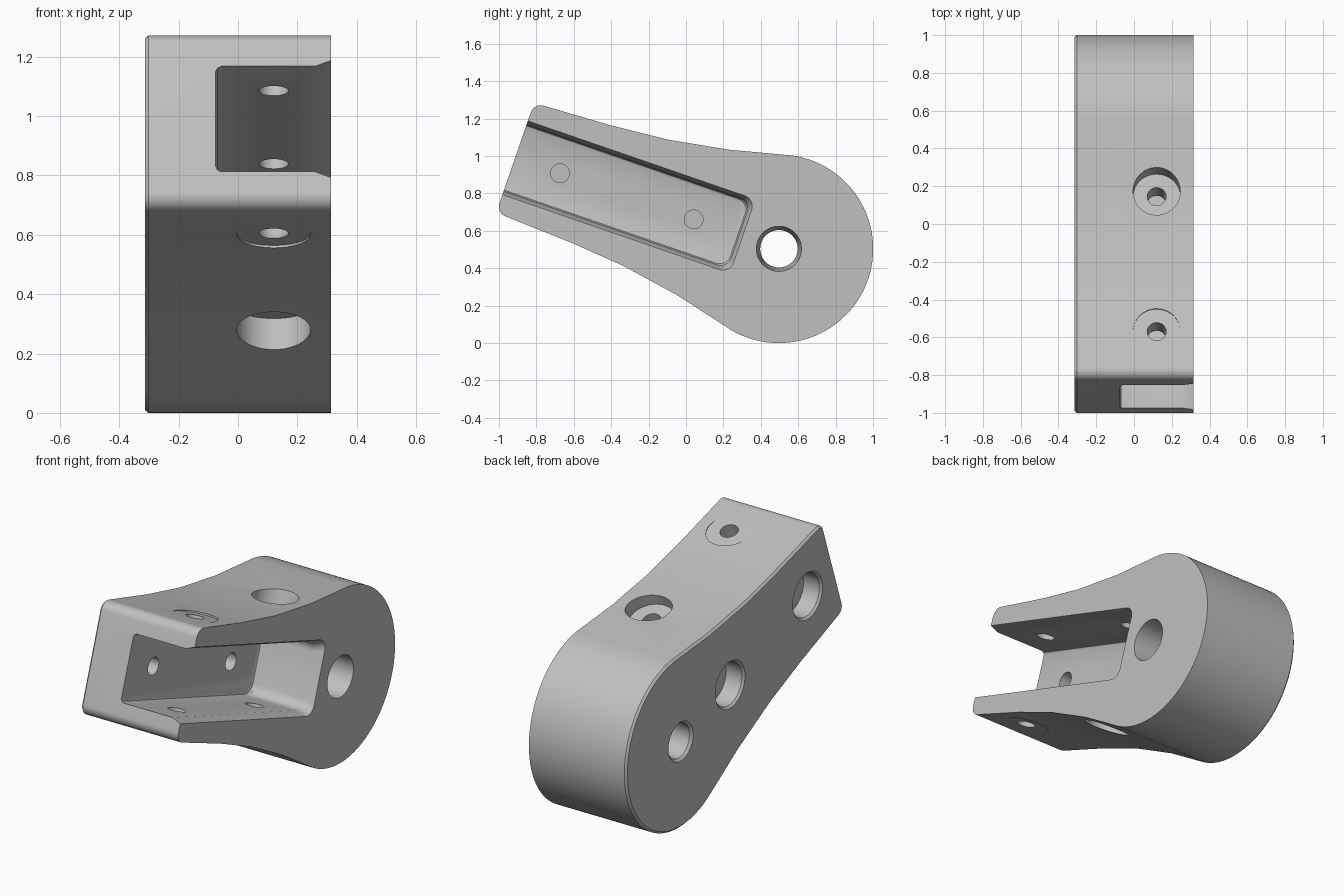
import bpy, bmesh
from math import sin, cos, radians, pi
from mathutils import Matrix, Vector

old = bpy.data.objects.get("Cube")
if old:
    bpy.data.objects.remove(old, do_unlink=True)

grey = bpy.data.materials.new("light grey")
grey.use_nodes = True
colour = (0.53, 0.53, 0.53, 1)
grey.diffuse_color = colour
grey.node_tree.nodes["Principled BSDF"].inputs["Base Color"].default_value = colour

HALF = 0.314       # half thickness of the arm
MID = 0.12         # centre of the slot across the arm
HOLES = (0, 0.756)  # screw positions along the arm
EYE = 1.238        # centre of the round end


def arc(cy, cz, r, start, end, n):
    """Points on an arc, angles in degrees."""
    return [(cy + r * cos(radians(start + (end - start) * i / n)),
             cz + r * sin(radians(start + (end - start) * i / n))) for i in range(n + 1)]


def circle(cy, cz, r, n=64):
    return arc(cy, cz, r, 0, 360, n)[:-1]


def loft(name, sections, turn=Matrix()):
    """Solid through equal-length loops, each given as (height, points)."""
    bm = bmesh.new()
    rings = [[bm.verts.new(turn @ Vector((x, a, b))) for a, b in pts] for x, pts in sections]
    for low, high in zip(rings, rings[1:]):
        for i in range(len(low)):
            j = (i + 1) % len(low)
            bm.faces.new((low[i], low[j], high[j], high[i]))
    bm.faces.new(rings[0])
    bm.faces.new(rings[-1])
    bmesh.ops.recalc_face_normals(bm, faces=bm.faces)
    mesh = bpy.data.meshes.new(name)
    bm.to_mesh(mesh)
    bm.free()
    mesh.materials.append(grey)
    obj = bpy.data.objects.new(name, mesh)
    bpy.context.collection.objects.link(obj)
    return obj


def inset(pts, d):
    """Move a counter-clockwise loop inwards by d."""
    out = []
    for i, p in enumerate(pts):
        a, b = Vector(pts[i - 1]), Vector(pts[(i + 1) % len(pts)])
        t = (b - a).normalized()
        out.append((p[0] - t.y * d, p[1] + t.x * d))
    return out


# Arm outline: round end, hollow flanks and a square nose with rounded corners
flank = [(0.81, 0.413), (0.485, 0.358), (0.177, 0.331)]
top = flank + arc(-0.199, 0.258, 0.055, 90, 180, 8)
bottom = [(y, -z) for y, z in reversed(top)]
outline = arc(EYE, 0, 0.504, -101, 101, 72) + top + bottom
arm = loft("clamp_arm", [(-HALF, inset(outline, 0.012)), (-HALF + 0.012, outline), (HALF, outline)])


# Slot, open to one side and to the nose, flared at the rim
def slot(grow, r=0.06):
    h, end = 0.188 + grow, 1.012 + grow
    return ([(-0.5, -h)] + arc(end - r, -h + r, r, -90, 0, 8)
            + arc(end - r, h - r, r, 0, 90, 8) + [(-0.5, h)])


cutters = [loft("slot_cutter", [
    (-0.075, slot(-0.018)), (-0.069, slot(-0.006)), (-0.057, slot(0)),
    (0.26, slot(0)), (HALF + 0.05, slot(0.04))])]

# Tapered eye bore with a chamfered back rim
cutters.append(loft("eye_cutter", [
    (-HALF - 0.02, circle(EYE, 0, 0.134)), (-HALF + 0.014, circle(EYE, 0, 0.1)),
    (HALF + 0.02, circle(EYE, 0, 0.121))]))

# Screw holes through the slot floor and both flanks, with counterbores
upright = Matrix(((0, 1, 0), (0, 0, 1), (1, 0, 0)))
upright.resize_4x4()
for y in HOLES:
    cutters.append(loft("floor_hole_cutter", [(-0.19, circle(0 + y, 0, 0.05)), (0, circle(y, 0, 0.05))]))
    cutters.append(loft("floor_counterbore_cutter", [
        (-HALF - 0.02, circle(y, 0, 0.157)), (-HALF + 0.012, circle(y, 0, 0.125)),
        (-0.2, circle(y, 0, 0.125))]))
    cutters.append(loft("flank_hole_cutter",
                        [(-0.6, circle(MID, y, 0.05)), (0.6, circle(MID, y, 0.05))], upright))
    for side in (-1, 1):
        cutters.append(loft("flank_counterbore_cutter", [
            (side * 0.32, circle(MID, y, 0.125)), (side * 0.6, circle(MID, y, 0.125))], upright))

bpy.ops.object.select_all(action="DESELECT")
arm.select_set(True)
bpy.context.view_layer.objects.active = arm
for cutter in cutters:
    cutter.hide_render = True
    cut = arm.modifiers.new(cutter.name, "BOOLEAN")
    cut.operation = "DIFFERENCE"
    cut.solver = "EXACT"
    cut.object = cutter
    bpy.ops.object.modifier_apply(modifier=cut.name)
    bpy.data.objects.remove(cutter, do_unlink=True)

# Tilt the arm nose-up and rest the round end on the ground
tilt = Matrix.Rotation(radians(-19.03), 4, "X")
arm.data.transform(Matrix.Translation((0, -0.675, 0.91)) @ tilt)
ys = [v.co.y for v in arm.data.vertices]
low = min(v.co.z for v in arm.data.vertices)
arm.data.transform(Matrix.Translation((0, -(min(ys) + max(ys)) / 2, -low)))
bpy.ops.object.shade_smooth_by_angle(angle=radians(30))
